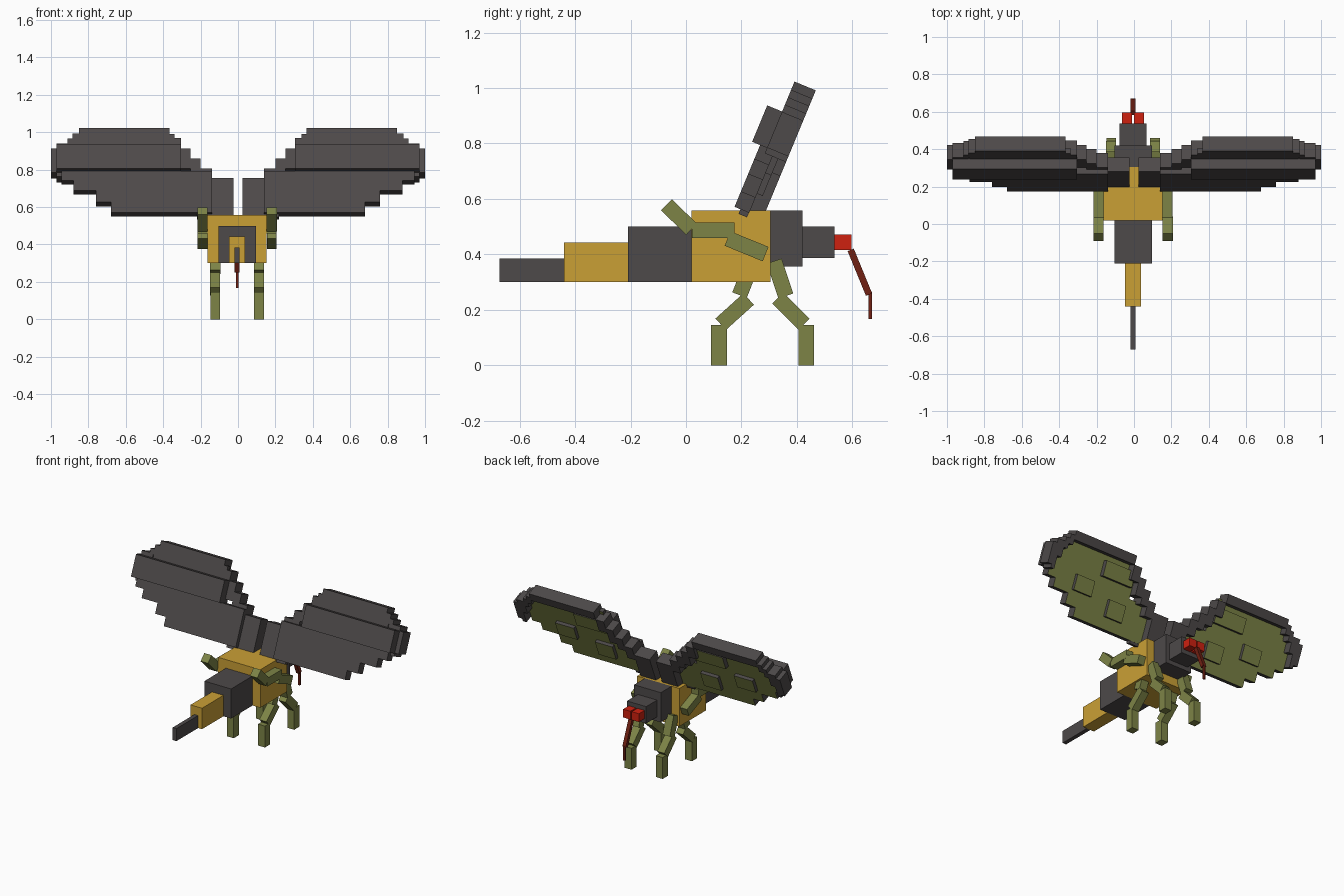
import bpy, bmesh, math
from mathutils import Matrix, Vector

if "Cube" in bpy.data.objects:
    bpy.data.objects.remove(bpy.data.objects["Cube"])


def material(name, rgb):
    m = bpy.data.materials.new(name)
    m.diffuse_color = (*rgb, 1)
    m.use_nodes = True
    m.node_tree.nodes["Principled BSDF"].inputs["Base Color"].default_value = m.diffuse_color
    return m


DARK = material("charcoal", (0.075, 0.067, 0.067))
GOLD = material("gold", (0.59, 0.35, 0.036))
OLIVE = material("olive", (0.205, 0.23, 0.062))
RED = material("red", (0.62, 0.015, 0.005))
BROWN = material("red_brown", (0.16, 0.014, 0.006))
CX = -0.005  # body centre line


def add_box(bm, x, y, z):
    """Box spanning three (low, high) ranges."""
    mat = Matrix.Translation([(r[0] + r[1]) / 2 for r in (x, y, z)])
    mat = mat @ Matrix.Diagonal([r[1] - r[0] for r in (x, y, z)] + [1])
    bmesh.ops.create_cube(bm, size=1, matrix=mat)


def add_bar(bm, x, a, b, width):
    """Square bar between two (y, z) points."""
    d = Vector((b[0] - a[0], b[1] - a[1]))
    mat = Matrix.Translation(((x[0] + x[1]) / 2, (a[0] + b[0]) / 2, (a[1] + b[1]) / 2))
    mat = mat @ Matrix.Rotation(-math.atan2(d.x, d.y), 4, 'X')
    mat = mat @ Matrix.Diagonal((x[1] - x[0], width, d.length, 1))
    bmesh.ops.create_cube(bm, size=1, matrix=mat)


def finish(name, bm, *mats):
    me = bpy.data.meshes.new(name)
    bm.to_mesh(me)
    bm.free()
    for m in mats:
        me.materials.append(m)
    ob = bpy.data.objects.new(name, me)
    bpy.context.collection.objects.link(ob)
    return ob


def mirror(ob):
    ob.modifiers.new("mirror", 'MIRROR')


# Body segments: half width, y range, z range
for name, hw, y, z, mat in (
    ("tail_tip", 0.014, (-0.672, -0.44), (0.3, 0.385), DARK),
    ("rear_abdomen", 0.043, (-0.44, -0.21), (0.3, 0.442), GOLD),
    ("front_abdomen", 0.1, (-0.21, 0.02), (0.3, 0.5), DARK),
    ("thorax", 0.158, (0.02, 0.305), (0.3, 0.558), GOLD),
    ("neck", 0.1, (0.305, 0.42), (0.357, 0.558), DARK),
    ("head", 0.072, (0.42, 0.536), (0.386, 0.5), DARK),
):
    bm = bmesh.new()
    add_box(bm, (CX - hw, CX + hw), y, z)
    finish(name, bm, mat)

# Eyes
bm = bmesh.new()
for s in (-1, 1):
    c = CX + s * 0.032
    add_box(bm, (c - 0.027, c + 0.027), (0.536, 0.596), (0.415, 0.471))
finish("eyes", bm, RED)

# Mouth tube
bm = bmesh.new()
add_bar(bm, (CX - 0.013, CX + 0.013), (0.594, 0.416), (0.66, 0.255), 0.024)
add_box(bm, (CX - 0.007, CX + 0.007), (0.659, 0.671), (0.167, 0.265))
finish("mouth_tube", bm, BROWN)

# Legs: bars through (y, z) points
LIMBS = {
    "head_side_leg": (0.117, [((0.318, 0.376), (0.36, 0.25)),
                              ((0.331, 0.242), (0.425, 0.148)),
                              ((0.433, 0.145), (0.433, 0))]),
    "tail_side_leg": (0.117, [((0.235, 0.36), (0.193, 0.253)),
                              ((0.226, 0.239), (0.125, 0.148)),
                              ((0.119, 0.145), (0.119, 0))]),
    "raised_leg": (0.185, [((-0.07, 0.579), (0.02, 0.49)),
                           ((0.022, 0.487), (0.175, 0.487)),
                           ((0.15, 0.457), (0.287, 0.401))]),
}
for name, (off, segs) in LIMBS.items():
    for side, s in (("left", -1), ("right", 1)):
        bm = bmesh.new()
        c = CX + s * off
        for i, (a, b) in enumerate(segs):
            h = 0.0275 - 0.0008 * i
            add_bar(bm, (c - h, c + h), a, b, 0.056)
        finish(side + "_" + name, bm, OLIVE)

# Wings are built upright (x along span, y through thickness, z up) then tilted
TILT = -math.radians(22.5)

# Wing panel: cambered slabs, dark outside and olive on the underside
bm = bmesh.new()
for x, n, u in (
    ((0.34, 0.88), (-0.03, 0), (0.977, 1.06)),
    ((0.306, 0.97), (-0.088, 0), (0.836, 0.978)),
    ((0.14, 0.943), (-0.057, 0), (0.781, 0.836)),
    ((0.14, 0.88), (-0.057, 0), (0.723, 0.781)),
    ((0.14, 0.76), (-0.057, 0), (0.654, 0.723)),
    ((0.14, 0.68), (-0.057, 0), (0.595, 0.654)),
    ((0.33, 0.46), (0, 0.022), (0.67, 0.78)),
    ((0.6, 0.74), (0, 0.022), (0.75, 0.85)),
    ((0.33, 0.56), (0, 0.03), (0.9, 1.0)),
):
    add_box(bm, x, n, u)
bm.normal_update()
for f in bm.faces:
    f.material_index = int(f.normal.y > 0.9)
panel = finish("wing_panels", bm, DARK, OLIVE)

# Wing rim: stepped blocks from the root, over the top, to the tip
bm = bmesh.new()
for x0, x1, u0, u1 in (
    (0.023, 0.14, 0.577, 0.804),
    (0.14, 0.2, 0.76, 0.861),
    (0.2, 0.253, 0.82, 0.919),
    (0.253, 0.306, 0.86, 0.977),
    (0.306, 0.367, 0.94, 1.036),
    (0.367, 0.851, 1.036, 1.095),
    (0.851, 0.884, 1.0, 1.063),
    (0.884, 0.912, 0.965, 1.034),
    (0.912, 0.97, 0.9, 1.005),
    (0.943, 0.97, 0.815, 0.9),
    (0.97, 1.0, 0.837, 0.977),
):
    add_box(bm, (x0, x1), (-0.03, 0.053), (u0, u1))
add_box(bm, (0.14, 0.22), (-0.034, -0.001), (0.577, 0.62))  # lower root lip
rim = finish("wing_rims", bm, DARK)

for ob in (panel, rim):
    ob.rotation_euler.x = TILT
    mirror(ob)
